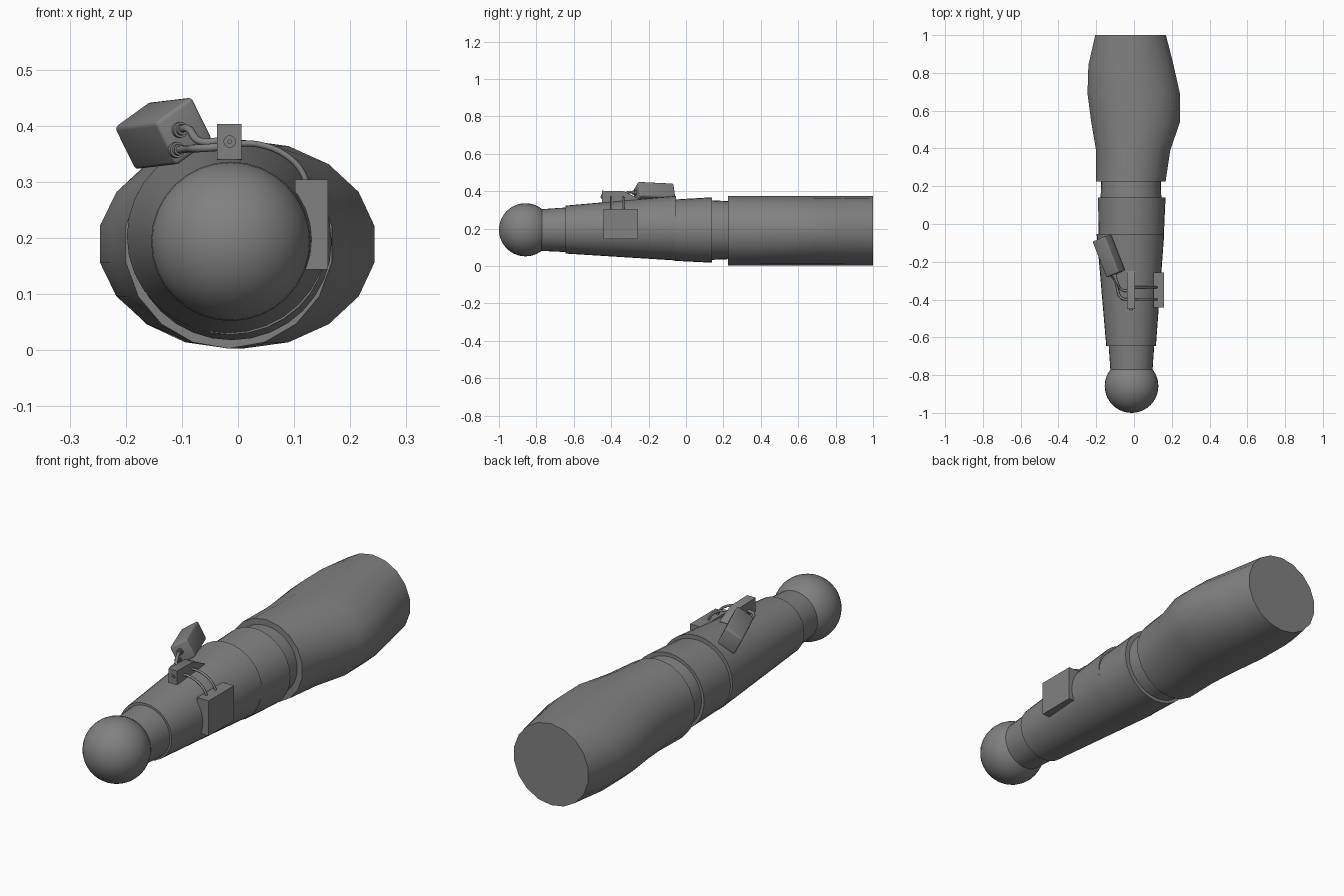
import bpy
import bmesh
import math
from mathutils import Matrix, Vector

cube = bpy.data.objects.get("Cube")
if cube:
    bpy.data.objects.remove(cube, do_unlink=True)

grey = bpy.data.materials.new("mid_grey")
grey.use_nodes = True
colour = (0.22, 0.22, 0.22, 1)
grey.diffuse_color = colour
grey.node_tree.nodes["Principled BSDF"].inputs["Base Color"].default_value = colour


def finish(bm, name, angle=35):
    bmesh.ops.recalc_face_normals(bm, faces=bm.faces)
    mesh = bpy.data.meshes.new(name)
    bm.to_mesh(mesh)
    bm.free()
    mesh.materials.append(grey)
    obj = bpy.data.objects.new(name, mesh)
    bpy.context.collection.objects.link(obj)
    bpy.ops.object.select_all(action='DESELECT')
    obj.select_set(True)
    bpy.context.view_layer.objects.active = obj
    bpy.ops.object.shade_smooth_by_angle(angle=math.radians(angle))
    return obj


def sleeve(name, stations, sides):
    """Closed tube along y; each station is (y, left edge, right edge, bottom, top)."""
    bm = bmesh.new()
    rings = []
    for y, x0, x1, z0, z1 in stations:
        ring = []
        for i in range(sides):
            a = math.pi / 2 + math.tau * i / sides
            ring.append(bm.verts.new(((x0 + x1) / 2 + (x1 - x0) / 2 * math.cos(a), y,
                                      (z0 + z1) / 2 + (z1 - z0) / 2 * math.sin(a))))
        rings.append(ring)
    for r, s in zip(rings, rings[1:]):
        for i in range(sides):
            j = (i + 1) % sides
            bm.faces.new((r[i], r[j], s[j], s[i]))
    bm.faces.new(rings[0])
    bm.faces.new(rings[-1])
    return finish(bm, name)


def box(name, matrix, bevel):
    bm = bmesh.new()
    bmesh.ops.create_cube(bm, size=1, matrix=matrix)
    bmesh.ops.recalc_face_normals(bm, faces=bm.faces)
    if bevel:
        bmesh.ops.bevel(bm, geom=bm.edges[:], offset=bevel, segments=3,
                        profile=0.5, affect='EDGES')
    return finish(bm, name)


def peg(name, centre, axis, radius, depth):
    turn = Vector(axis).to_track_quat('Z', 'Y').to_matrix().to_4x4()
    bm = bmesh.new()
    bmesh.ops.create_cone(bm, cap_ends=True, segments=16, radius1=radius, radius2=radius,
                          depth=depth, matrix=Matrix.Translation(centre) @ turn)
    return finish(bm, name)


def cable(name, points, radius=0.0055):
    curve = bpy.data.curves.new(name, 'CURVE')
    curve.dimensions = '3D'
    curve.bevel_depth = radius
    curve.bevel_resolution = 2
    curve.resolution_u = 8
    spline = curve.splines.new('BEZIER')
    spline.bezier_points.add(len(points) - 1)
    for bp, p in zip(spline.bezier_points, points):
        bp.co = p
        bp.handle_left_type = bp.handle_right_type = 'AUTO'
    curve.materials.append(grey)
    obj = bpy.data.objects.new(name, curve)
    bpy.context.collection.objects.link(obj)


# Limb sections from the thick end to the ball
sleeve("upper_section", [
    (1.0, -0.208, 0.172, 0.003, 0.375),
    (0.84, -0.245, 0.213, 0.003, 0.375),
    (0.69, -0.25, 0.247, 0.003, 0.375),
    (0.54, -0.23, 0.247, 0.003, 0.375),
    (0.39, -0.204, 0.195, 0.003, 0.375),
    (0.225, -0.203, 0.17, 0.003, 0.375)], 18)
sleeve("joint_neck", [(0.23, -0.174, 0.142, 0.037, 0.347),
                      (0.13, -0.177, 0.145, 0.033, 0.352)], 32)
sleeve("cuff", [(0.14, -0.19, 0.167, 0.018, 0.368),
                (-0.06, -0.188, 0.158, 0.028, 0.356)], 32)
sleeve("forearm", [(-0.053, -0.198, 0.16, 0.03, 0.376),
                   (-0.645, -0.147, 0.116, 0.067, 0.323)], 32)
sleeve("wrist", [(-0.6, -0.137, 0.11, 0.073, 0.316),
                 (-0.79, -0.124, 0.097, 0.082, 0.303)], 32)

# Ball end
bm = bmesh.new()
bmesh.ops.create_uvsphere(bm, u_segments=32, v_segments=20, radius=0.142,
                          matrix=Matrix.Translation((-0.013, -0.858, 0.194))
                          @ Matrix.Rotation(math.pi / 2, 4, 'X'))
finish(bm, "ball_end")

# Side panel
box("side_panel", Matrix.Translation((0.131, -0.349, 0.224))
    @ Matrix.Diagonal((0.058, 0.184, 0.16, 1)), 0)

# Tilted rounded module, spanned by its three edge directions
u, v, d = Vector((0.065, 0.028, 0.047)), Vector((0.038, 0.011, -0.077)), Vector((-0.075, 0.19, -0.009))
corner = Vector((-0.147, -0.284, 0.406))
span = Matrix((u, v, d)).transposed().to_4x4()
box("tilted_module", Matrix.Translation(corner + (u + v + d) / 2) @ span, 0.008)

# Top connector: a block sloping down at the back
bm = bmesh.new()
profile = [(-0.45, 0.34), (-0.45, 0.403), (-0.33, 0.4), (-0.25, 0.36), (-0.25, 0.33)]
face = bm.faces.new([bm.verts.new((-0.037, y, z)) for y, z in profile])
side = bmesh.ops.extrude_face_region(bm, geom=[face])
bmesh.ops.translate(bm, vec=(0.043, 0, 0),
                    verts=[g for g in side["geom"] if isinstance(g, bmesh.types.BMVert)])
finish(bm, "top_connector")
peg("connector_ring", (-0.015, -0.451, 0.372), (0, 1, 0), 0.011, 0.006)
peg("connector_pin", (-0.015, -0.453, 0.372), (0, 1, 0), 0.004, 0.008)

# Module sockets with cables curling into the connector
out = -d.normalized()
for n, (a, b, y, z) in enumerate([(0.4, 0.42, -0.355, 0.375), (0.13, 0.72, -0.4, 0.363)]):
    base = corner + u * a + v * b
    peg(f"socket_{n}", base + out * 0.004, out, 0.014, 0.012)
    peg(f"socket_collar_{n}", base + out * 0.012, out, 0.010, 0.014)
    tip = base + out * 0.045
    cable(f"module_cable_{n}", [base, tip, (-0.066, y + 0.008, z - 0.003), (-0.02, y, z)], 0.007)

# Cables from the connector over to the side panel
for n, y in enumerate((-0.335, -0.4)):
    cable(f"panel_cable_{n}", [(-0.01, y, 0.368), (0.04, y, 0.366), (0.09, y, 0.344),
                               (0.115, y, 0.316), (0.124, y, 0.29)])
